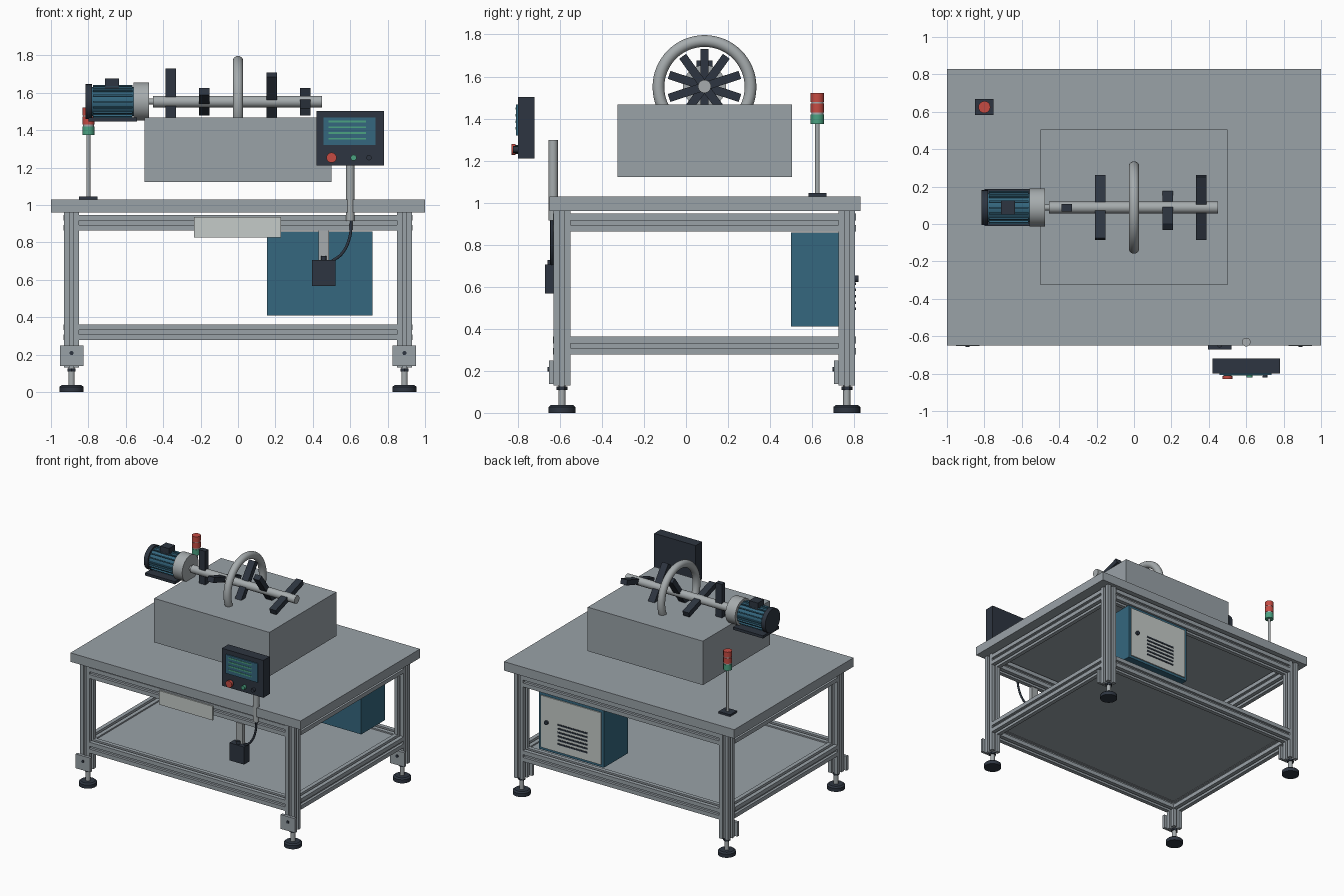
import bpy, bmesh, math
from mathutils import Matrix, Vector

if "Cube" in bpy.data.objects:
    bpy.data.objects.remove(bpy.data.objects["Cube"])

def mat(name, r, g, b):
    m = bpy.data.materials.new(name)
    m.diffuse_color = (r, g, b, 1)
    m.use_nodes = True
    m.node_tree.nodes["Principled BSDF"].inputs["Base Color"].default_value = m.diffuse_color
    return m

ALU = mat("aluminium grey", 0.32, 0.36, 0.39)
STEEL = mat("light steel", 0.38, 0.41, 0.42)
DARK = mat("charcoal", 0.027, 0.036, 0.052)
BLUE = mat("machine blue", 0.035, 0.135, 0.21)
RED = mat("signal red", 0.56, 0.07, 0.055)
GREEN = mat("signal green", 0.07, 0.36, 0.22)
PALE = mat("pale panel", 0.56, 0.60, 0.58)

def finish(name, bm, m, smooth=False):
    bmesh.ops.recalc_face_normals(bm, faces=bm.faces[:])
    me = bpy.data.meshes.new(name)
    bm.to_mesh(me)
    bm.free()
    o = bpy.data.objects.new(name, me)
    bpy.context.collection.objects.link(o)
    me.materials.append(m)
    if smooth:
        bpy.context.view_layer.objects.active = o
        o.select_set(True)
        bpy.ops.object.shade_smooth_by_angle(angle=math.radians(35))
        o.select_set(False)
    return o

def box(name, m, x0, x1, y0, y1, z0, z1):
    bm = bmesh.new()
    bmesh.ops.create_cube(bm, size=1)
    bmesh.ops.scale(bm, vec=(x1 - x0, y1 - y0, z1 - z0), verts=bm.verts)
    bmesh.ops.translate(bm, vec=((x0 + x1) / 2, (y0 + y1) / 2, (z0 + z1) / 2), verts=bm.verts)
    return finish(name, bm, m)

def turn(axis):
    return Vector((0, 0, 1)).rotation_difference(Vector(axis)).to_matrix().to_4x4()

def cyl(name, m, a, b, r, r2=None, n=32):
    a, b = Vector(a), Vector(b)
    bm = bmesh.new()
    bmesh.ops.create_cone(bm, cap_ends=True, segments=n, radius1=r,
                          radius2=r if r2 is None else r2, depth=(b - a).length)
    bm.transform(Matrix.Translation((a + b) / 2) @ turn(b - a))
    return finish(name, bm, m, True)

def extrusion(name, a, b, w=0.08):
    """Slotted aluminium profile between two points."""
    h, s, d = w / 2, 0.011, 0.02
    side = [(-h, -h), (-s, -h), (-s, -h + d), (s, -h + d), (s, -h)]
    bm = bmesh.new()
    vs = []
    for k in range(4):
        rot = Matrix.Rotation(k * math.pi / 2, 2)
        vs += [bm.verts.new((*(rot @ Vector(p)), 0)) for p in side]
    f = bm.faces.new(vs)
    a, b = Vector(a), Vector(b)
    g = bmesh.ops.extrude_face_region(bm, geom=[f])
    bmesh.ops.translate(bm, vec=(0, 0, (b - a).length),
                        verts=[v for v in g["geom"] if isinstance(v, bmesh.types.BMVert)])
    bm.transform(Matrix.Translation(a) @ turn(b - a))
    return finish(name, bm, ALU)

# Frame: legs, levelling feet, brackets, rails, shelf
LX, YF, YB = 0.89, -0.59, 0.765
for y, fb in ((YF, "front"), (YB, "back")):
    for x, lr in ((-LX, "left"), (LX, "right")):
        t = f"{fb}_{lr}_"
        extrusion(t + "leg", (x, y, 0.13), (x, y, 0.96))
        cyl(t + "foot_pad", DARK, (x, y, 0), (x, y, 0.028), 0.064)
        cyl(t + "foot_pad_top", DARK, (x, y, 0.028), (x, y, 0.038), 0.064, 0.052)
        cyl(t + "foot_stem", STEEL, (x, y, 0.03), (x, y, 0.14), 0.017, n=20)
        cyl(t + "foot_nut", DARK, (x, y, 0.11), (x, y, 0.125), 0.026, n=6)
        box(t + "bracket", ALU, x - 0.063, x + 0.063, y - 0.062, y - 0.04, 0.138, 0.25)
        cyl(t + "bracket_bolt", DARK, (x, y - 0.068, 0.208), (x, y - 0.06, 0.208), 0.011, n=16)
    for z, n in ((0.905, "upper"), (0.32, "lower")):
        extrusion(f"{fb}_{n}_rail", (-LX + 0.04, y, z), (LX - 0.04, y, z), 0.085)
for x, lr in ((-LX, "left"), (LX, "right")):
    for z, n in ((0.905, "upper"), (0.32, "lower")):
        extrusion(f"{lr}_{n}_rail", (x, YF + 0.04, z), (x, YB - 0.04, z), 0.085)
box("shelf", ALU, -0.86, 0.86, -0.56, 0.735, 0.335, 0.352)
box("table_top", ALU, -1, 1, -0.65, 0.83, 0.96, 1.03)

# Tank with guide ring
box("tank", ALU, -0.5, 0.5, -0.325, 0.505, 1.122, 1.467)
SY, SZ = 0.088, 1.553
bpy.ops.mesh.primitive_torus_add(location=(0, SY, SZ - 0.003), rotation=(0, math.pi / 2, 0), major_radius=0.219,
                                 minor_radius=0.028, major_segments=64, minor_segments=20)
ring = bpy.context.object
ring.name = "guide_ring"
ring.data.materials.append(STEEL)
bpy.ops.object.shade_smooth()
ring.select_set(False)

# Shaft with five paddles, each turned 72 degrees further
def along(name, m, x0, x1, r, n=32):
    return cyl(name, m, (x0, SY, SZ), (x1, SY, SZ), r, n=n)

along("shaft", STEEL, -0.455, 0.45, 0.031)
along("motor_output", STEEL, -0.49, -0.45, 0.016)
for k in range(5):
    o = box(f"paddle_{k + 1}", DARK, -0.0275, 0.0275, -0.177, 0.177, -0.02, 0.02)
    o.location = (-0.36 + 0.18 * k, SY, SZ)
    o.rotation_euler = (math.radians(90 + 72 * k), 0, 0)

# Motor
along("gearbox", STEEL, -0.56, -0.475, 0.102, 40)
along("motor_body", BLUE, -0.78, -0.56, 0.078)
along("motor_end_cap", DARK, -0.815, -0.78, 0.093)
for k in range(16):
    o = box(f"motor_rib_{k + 1}", BLUE, -0.775, -0.565, -0.004, 0.004, 0.07, 0.089)
    o.location = (0, SY, SZ)
    o.rotation_euler = (k * math.tau / 16, 0, 0)
box("motor_terminal_box", DARK, -0.712, -0.635, SY - 0.037, SY + 0.037, SZ + 0.07, 1.677)
box("motor_foot", DARK, -0.8, -0.54, SY - 0.1, SY + 0.1, 1.447, 1.468)

# Signal tower
TX, TY = -0.8, 0.625
box("tower_base", DARK, TX - 0.05, TX + 0.05, TY - 0.043, TY + 0.043, 1.03, 1.045)
cyl("tower_pole", STEEL, (TX, TY, 1.045), (TX, TY, 1.375), 0.011, n=16)
for n, m, z0, z1, r in (("green_lamp", GREEN, 1.375, 1.42, 0.032), ("lower_spacer", STEEL, 1.42, 1.43, 0.029),
                        ("lower_red_lamp", RED, 1.43, 1.472, 0.032), ("upper_spacer", STEEL, 1.472, 1.478, 0.029),
                        ("upper_red_lamp", RED, 1.478, 1.521, 0.032)):
    cyl("tower_" + n, m, (TX, TY, z0), (TX, TY, z1), r, n=24)

# Operator panel on its post
cyl("panel_post", STEEL, (0.6, -0.632, 0.915), (0.6, -0.632, 1.297), 0.023)
box("panel_case", DARK, 0.42, 0.78, -0.8, -0.72, 1.21, 1.503)
box("panel_screen", BLUE, 0.458, 0.735, -0.808, -0.8, 1.32, 1.468)
for k in range(4):
    z = 1.447 - 0.031 * k
    box(f"screen_line_{k + 1}", GREEN, 0.485, 0.685, -0.811, -0.807, z - 0.005, z + 0.005)
cyl("stop_button_collar", DARK, (0.5, -0.812, 1.253), (0.5, -0.8, 1.253), 0.022, n=24)
cyl("stop_button", RED, (0.5, -0.83, 1.253), (0.5, -0.812, 1.253), 0.027, n=24)
cyl("start_button", GREEN, (0.618, -0.822, 1.253), (0.618, -0.8, 1.253), 0.016, n=20)
cyl("reset_button", DARK, (0.7, -0.822, 1.253), (0.7, -0.8, 1.253), 0.014, n=20)

# Front plate, switch box on its strut, and cable
box("front_plate", PALE, -0.235, 0.23, -0.642, -0.63, 0.825, 0.935)
box("switch_strut", STEEL, 0.43, 0.487, -0.64, -0.61, 0.69, 0.865)
box("switch_box", DARK, 0.395, 0.522, -0.67, -0.605, 0.567, 0.705)
cyl("switch_gland", DARK, (0.458, -0.645, 0.7), (0.458, -0.645, 0.728), 0.015, n=16)
cu = bpy.data.curves.new("cable", "CURVE")
cu.dimensions = "3D"
cu.bevel_depth = 0.008
cu.bevel_resolution = 3
sp = cu.splines.new("BEZIER")
pts = [(0.607, 0.925), (0.595, 0.82), (0.555, 0.74), (0.495, 0.695)]
sp.bezier_points.add(len(pts) - 1)
for p, (x, z) in zip(sp.bezier_points, pts):
    p.co = (x, -0.638, z)
    p.handle_left_type = p.handle_right_type = "AUTO"
cu.materials.append(DARK)
bpy.context.collection.objects.link(bpy.data.objects.new("cable", cu))

# Control cabinet with vented door at the back
box("cabinet", BLUE, 0.155, 0.72, 0.5, 0.797, 0.41, 0.858)
box("cabinet_door", PALE, 0.175, 0.7, 0.797, 0.805, 0.43, 0.838)
cyl("door_latch", DARK, (0.645, 0.803, 0.638), (0.645, 0.82, 0.638), 0.016, n=20)
for k in range(6):
    z = 0.645 - 0.03 * k
    box(f"door_vent_{k + 1}", DARK, 0.29, 0.55, 0.803, 0.809, z - 0.006, z + 0.006)
